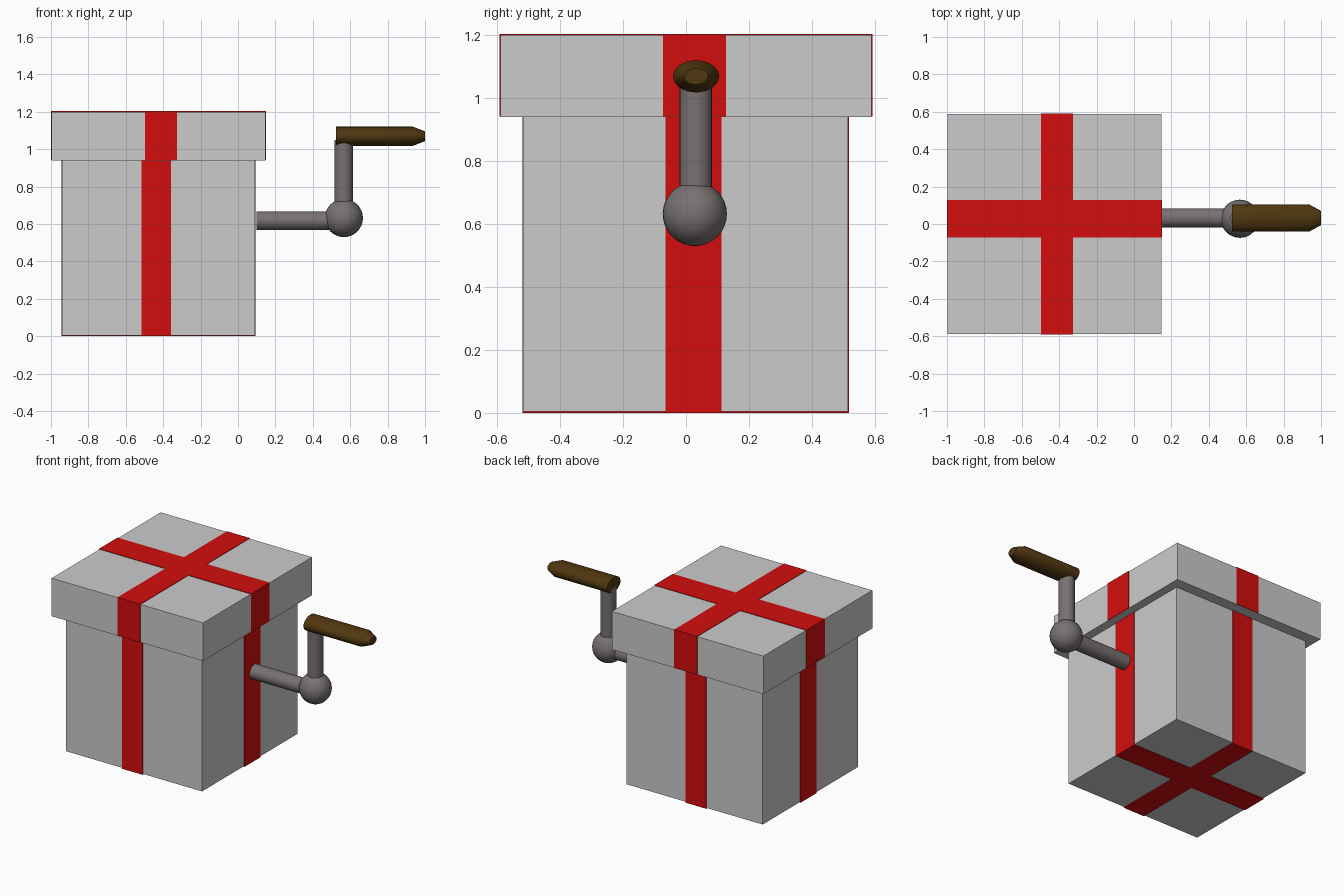
import bpy, bmesh, math
from mathutils import Matrix, Vector

cube = bpy.data.objects.get("Cube")
if cube:
    bpy.data.objects.remove(cube, do_unlink=True)


def material(name, rgb):
    mat = bpy.data.materials.new(name)
    mat.use_nodes = True
    colour = (*rgb, 1)
    mat.diffuse_color = colour
    mat.node_tree.nodes["Principled BSDF"].inputs["Base Color"].default_value = colour
    return mat


GREY = material("box grey", (0.6, 0.6, 0.6))
RED = material("ribbon red", (0.65, 0.004, 0.004))
METAL = material("crank metal", (0.19, 0.165, 0.165))
WOOD = material("handle brown", (0.08, 0.038, 0.005))


def finish(name, bm, mat, smooth=False):
    bmesh.ops.recalc_face_normals(bm, faces=bm.faces)
    mesh = bpy.data.meshes.new(name)
    bm.to_mesh(mesh)
    bm.free()
    mesh.materials.append(mat)
    obj = bpy.data.objects.new(name, mesh)
    bpy.context.collection.objects.link(obj)
    if smooth:
        bpy.ops.object.select_all(action="DESELECT")
        obj.select_set(True)
        bpy.context.view_layer.objects.active = obj
        bpy.ops.object.shade_smooth_by_angle(angle=math.radians(30))
    return obj


def prism(name, outline, z0, z1, mat):
    """Extrude a flat outline upwards from z0 to z1."""
    bm = bmesh.new()
    base = bm.faces.new([bm.verts.new((x, y, z0)) for x, y in outline])
    top = bmesh.ops.extrude_face_region(bm, geom=[base])["geom"]
    verts = [v for v in top if isinstance(v, bmesh.types.BMVert)]
    bmesh.ops.translate(bm, verts=verts, vec=(0, 0, z1 - z0))
    return finish(name, bm, mat)


def box(name, x, y, z, mat):
    (a, b), (c, d) = x, y
    return prism(name, [(a, c), (b, c), (b, d), (a, d)], *z, mat)


def ribbon(name, x, y, band_x, band_y, z):
    """A cross-shaped wrap standing just proud of the box it surrounds."""
    (a, b), (c, d), (e, f), (g, h) = x, y, band_x, band_y
    outline = [(a, g), (e, g), (e, c), (f, c), (f, g), (b, g),
               (b, h), (f, h), (f, d), (e, d), (e, h), (a, h)]
    return prism(name, outline, *z, RED)


def turned(name, start, axis, rings, mat, sides=32):
    """Loft capped elliptical rings (distance, y radius, other radius) along X or Z."""
    bm = bmesh.new()
    loops = []
    for dist, ry, rw in rings:
        loop = []
        for i in range(sides):
            t = math.tau * i / sides
            u, v = ry * math.cos(t), rw * math.sin(t)
            offset = (dist, u, v) if axis == "X" else (v, u, dist)
            loop.append(bm.verts.new(Vector(start) + Vector(offset)))
        loops.append(loop)
    for low, high in zip(loops, loops[1:]):
        for i in range(sides):
            j = (i + 1) % sides
            bm.faces.new((low[i], low[j], high[j], high[i]))
    bm.faces.new(loops[0])
    bm.faces.new(loops[-1])
    return finish(name, bm, mat, smooth=True)


# Gift box body and overhanging lid
box("box_body", (-0.94, 0.09), (-0.517, 0.514), (0.005, 0.95), GREY)
box("box_lid", (-0.997, 0.148), (-0.589, 0.589), (0.94, 1.2), GREY)

# Ribbons wrapped around body and lid
ribbon("body_ribbon", (-0.943, 0.093), (-0.52, 0.517),
       (-0.515, -0.357), (-0.065, 0.112), (0, 0.945))
ribbon("lid_ribbon", (-1.0, 0.151), (-0.592, 0.592),
       (-0.498, -0.325), (-0.073, 0.127), (0.941, 1.203))

# Crank: shaft, ball joint and upright arm
turned("crank_shaft", (0.1, 0.033, 0.618), "X",
       [(0, 0.051, 0.05), (0.45, 0.051, 0.05)], METAL)
turned("crank_arm", (0.565, 0.031, 0.65), "Z",
       [(0, 0.051, 0.049), (0.4, 0.051, 0.049)], METAL)
bm = bmesh.new()
bmesh.ops.create_uvsphere(bm, u_segments=32, v_segments=16, radius=0.102,
                          matrix=Matrix.Translation((0.566, 0.028, 0.632)))
finish("crank_ball", bm, METAL, smooth=True)

# Oval wooden grip with a tapered tip
turned("crank_handle", (0.524, 0.032, 1.069), "X",
       [(0, 0.073, 0.051), (0.412, 0.073, 0.051), (0.476, 0.038, 0.026)], WOOD)
